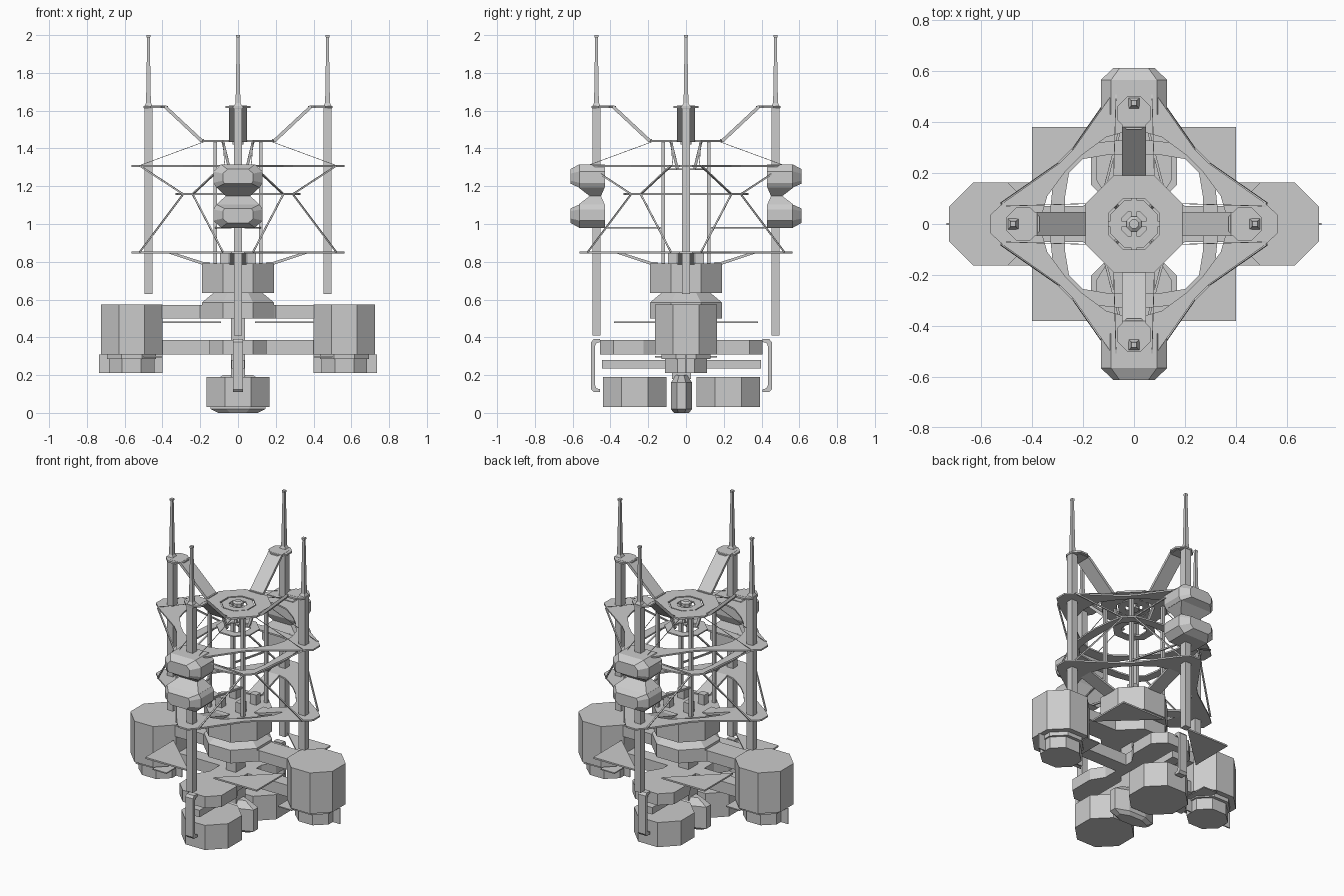
import bpy, bmesh, math
from mathutils import Vector, Matrix

if "Cube" in bpy.data.objects:
    bpy.data.objects.remove(bpy.data.objects["Cube"])


def finish(name, bm):
    bmesh.ops.recalc_face_normals(bm, faces=bm.faces)
    me = bpy.data.meshes.new(name)
    bm.to_mesh(me)
    bm.free()
    ob = bpy.data.objects.new(name, me)
    bpy.context.collection.objects.link(ob)
    return ob


def loft(name, loops, closed=False):
    """Skin a list of equal-length loops; caps the ends unless closed."""
    bm = bmesh.new()
    vs = [[bm.verts.new(p) for p in lp] for lp in loops]
    n = len(vs[0])
    pairs = list(zip(vs, vs[1:])) + ([(vs[-1], vs[0])] if closed else [])
    for a, b in pairs:
        for i in range(n):
            j = (i + 1) % n
            bm.faces.new((a[i], a[j], b[j], b[i]))
    if not closed:
        bm.faces.new(vs[0])
        bm.faces.new(vs[-1])
    return finish(name, bm)


def ngon(n, a, z, cx=0, cy=0, sx=1, sy=1):
    r = a / math.cos(math.pi / n)
    ang = [(2 * i + 1) * math.pi / n for i in range(n)]
    return [(cx + r * sx * math.cos(t), cy + r * sy * math.sin(t), z) for t in ang]


def drum(name, secs, cx=0, cy=0, sx=1, sy=1, n=8):
    return loft(name, [ngon(n, a, z, cx, cy, sx, sy) for a, z in secs])


def plate(name, pts, z0, z1):
    return loft(name, [[(x, y, z) for x, y in pts] for z in (z0, z1)])


def box(name, x0, x1, y0, y1, z0, z1):
    return plate(name, [(x0, y0), (x1, y0), (x1, y1), (x0, y1)], z0, z1)


def ring(name, outer, inner, z0, z1):
    return loft(name, [[(p[0], p[1], z) for p in lp] for lp, z in
                       ((outer, z0), (outer, z1), (inner, z1), (inner, z0))], True)


def turn(ob, k):
    ob.data.transform(Matrix.Rotation(k * math.pi / 2, 4, 'Z'))
    return ob


def four(pts):
    """Repeat a quadrant of points round the z axis."""
    out = []
    for k in range(4):
        c, s = [(1, 0), (0, 1), (-1, 0), (0, -1)][k]
        out += [(c * x - s * y, s * x + c * y) for x, y in pts]
    return out


def bar(name, a, b, w):
    a, b = Vector(a), Vector(b)
    d = (b - a).normalized()
    u = d.orthogonal().normalized() * w
    v = d.cross(u)
    return loft(name, [[p + u, p + v, p - u, p - v] for p in (a, b)])


def sym(half):
    return half + [(-x, y) for x, y in reversed(half)]


# square masts with spires, collars and raised arms
for k in range(4):
    low = 0.63 if k % 2 == 0 else 0.41
    turn(drum("mast", [(.022, low), (.022, 1.61), (.024, 1.62), (.013, 1.64), (.012, 1.68),
                       (.007, 1.985), (.01, 1.99), (.01, 2.0)], .474, n=4), k)
    turn(drum("mast_collar", [(.065, 1.615), (.065, 1.626)], .435), k)
    arm = [(.18, 1.435), (.20, 1.435), (.39, 1.613), (.46, 1.613),
           (.46, 1.627), (.38, 1.627), (.19, 1.45), (.18, 1.45)]
    turn(loft("raised_arm", [[(x, y, z) for x, z in arm] for y in (-.047, .047)]), k)

# top deck with segmented hub
ring("top_deck", ngon(8, .19, 0), ngon(8, .1, 0), 1.433, 1.445)
ring("hub_ring", ngon(8, .092, 0), ngon(8, .05, 0), 1.433, 1.443)
drum("hub", [(.03, 1.42), (.03, 1.455), (.018, 1.465)])
box("hub_spoke_x", -.11, .11, -.012, .012, 1.433, 1.438)
box("hub_spoke_y", -.012, .012, -.11, .11, 1.433, 1.438)
ring("hub_lower_ring", ngon(8, .12, 0), ngon(8, .07, 0), 1.285, 1.293)

# frame rings around the masts
outer = four([(.565, .035), (.51, .085), (.29, .24), (.24, .29), (.085, .51), (.035, .565)])
inner = four([(.36, .04), (.34, .11), (.27, .205), (.205, .27), (.11, .34), (.04, .36)])
ring("upper_frame", outer, inner, 1.302, 1.312)
ring("lower_frame", outer, inner, .845, .855)
ring("middle_frame",
     four([(.33, .04), (.32, .14), (.3, .24), (.24, .3), (.14, .32), (.04, .33)]),
     four([(.27, .04), (.27, .11), (.255, .2), (.2, .255), (.11, .27), (.04, .27)]), 1.153, 1.163)

# posts, cables and struts
for sx in (-1, 1):
    for sy in (-1, 1):
        bar("inner_post", (sx * .12, sy * .12, .78), (sx * .12, sy * .12, 1.435), .014)
        bar("hub_strut", (sx * .08, sy * .08, 1.435), (sx * .045, sy * .045, 1.29), .01)
        bx, by = sx * .073, sy * .073
        box("core_block", bx - .023, bx + .023, by - .023, by + .023, .78, .855)
        for swap in (0, 1):
            def P(x, y, z):
                return (sy * y, sx * x, z) if swap else (sx * x, sy * y, z)
            knot = P(.29, .24, 1.158)
            bar("upper_brace", P(.52, .08, 1.308), knot, .006)
            bar("lower_brace", P(.52, .08, .852), knot, .006)
            bar("stay_cable", P(.52, .07, 1.31), P(.18, .08, 1.435), .002)
        bar("shelf_strut", (sx * .04, sy * .43, .98), (sx * .12, sy * .12, .98), .007)
for k in range(4):
    leg = [(.15, .785), (.19, .785), (.37, .845), (.47, .845), (.47, .855), (.36, .855), (.18, .798), (.15, .798)]
    turn(loft("core_leg", [[(x, y, z) for x, z in leg] for y in (-.045, .045)]), k)

# paired pods with tapered necks, mirrored about z = 1.148
for k in (1, 3):
    for s in (-1, 1):
        def pod_section(d, f):
            half = [(.115, .045), (.13, .07), (.13, .13), (.09, .168)]
            return [(d, y * f, 1.148 + s * (.1 + (h - .1) * f)) for y, h in sym(half)]
        turn(loft("pod", [pod_section(.43, 1), pod_section(.565, 1), pod_section(.612, .62)]), k)
        neck = [[(x0, -y, z), (x1, -y, z), (x1, y, z), (x0, y, z)] for x0, x1, y, z in
                ((.43, .57, .115, 1.148 + s * .046), (.45, .51, .065, 1.148))]
        turn(loft("pod_neck", neck), k)

# central core
drum("core", [(.19, .635), (.19, .79)])
drum("core_neck", [(.19, .50), (.19, .585), (.13, .635)])

# side tanks with base drums
for k in (0, 2):
    turn(drum("side_tank", [(.163, .31), (.163, .575)], .563), k)
    turn(drum("tank_step", [(.13, .285), (.13, .31)], .563), k)
    turn(drum("tank_base", [(.11, .21), (.11, .29)], .563, 0, 1.1, 1), k)
    turn(box("tank_keel", .4, .735, -.004, .004, .21, .31), k)
    turn(box("tank_flange", .4, .5, -.163, .163, .293, .3), k)
    turn(plate("upper_beam", [(.15, -.11), (.2, -.07), (.42, -.07), (.42, .07), (.2, .07), (.15, .11)],
               .5, .57), k)
    turn(box("lower_beam", .1, .44, -.045, .045, .31, .385), k)

# corner fins
for sx in (-1, 1):
    for sy in (-1, 1):
        plate("corner_fin", [(sx * .4, sy * .38), (sx * .4, sy * .09), (sx * .09, sy * .38)], .475, .485)

# lower module, set slightly to the front
oy = -.024
plate("cross_deck", [(x, y + oy) for x, y in
                     sym([(.08, -.43), (.15, -.36), (.15, -.2), (.1, -.12), (.1, .12),
                          (.15, .2), (.15, .36), (.08, .43)])], .31, .385)
box("keel_beam", -.035, .035, oy - .42, oy + .42, .235, .28)
box("spine", -.036, .036, oy - .05, oy + .05, .18, .52)
drum("centre_pod", [(.04, 0), (.056, .02), (.056, .16), (.03, .2)], 0, oy, 2.6, 1)
for s in (-1, 1):
    drum("low_drum", [(.168, .03), (.168, .19)], 0, oy + s * .247)
    # C-shaped end bracket
    c = [(.43, .39), (.465, .39), (.478, .375), (.478, .125), (.465, .11), (.43, .11),
         (.43, .125), (.45, .13), (.457, .145), (.457, .355), (.45, .37), (.43, .375)]
    loft("end_bracket", [[(x, oy + s * y, z) for y, z in c] for x in (-.027, .027)])
